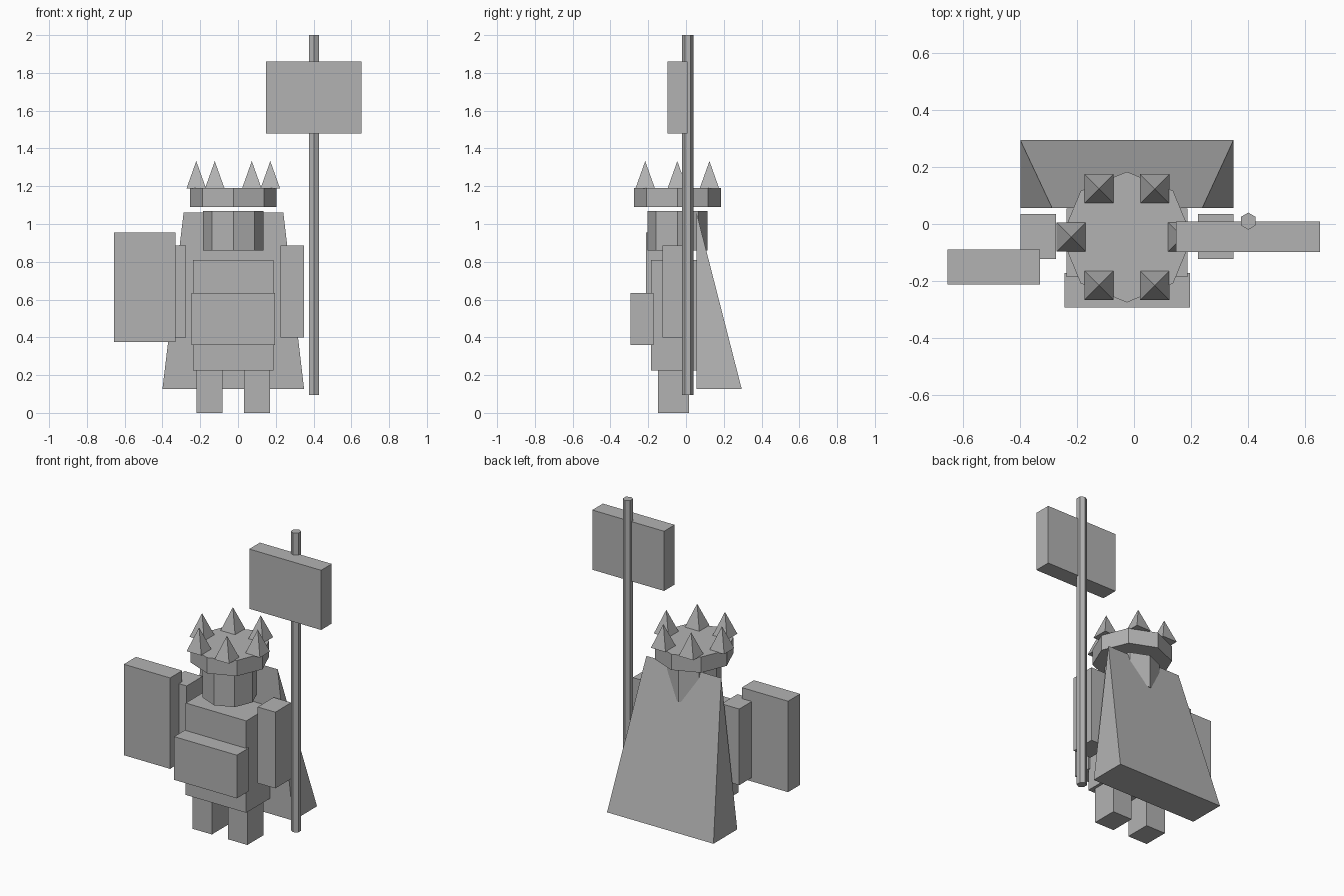
import bpy
import math

if "Cube" in bpy.data.objects:
    bpy.data.objects.remove(bpy.data.objects["Cube"])

grey = bpy.data.materials.new("plain grey")
grey.diffuse_color = (0.45, 0.45, 0.45, 1)
grey.use_nodes = True
grey.node_tree.nodes["Principled BSDF"].inputs["Base Color"].default_value = grey.diffuse_color


def mesh_part(name, verts, faces):
    mesh = bpy.data.meshes.new(name)
    mesh.from_pydata(verts, [], faces)
    mesh.materials.append(grey)
    obj = bpy.data.objects.new(name, mesh)
    bpy.context.collection.objects.link(obj)
    return obj


def box(name, x, y, z):
    bpy.ops.mesh.primitive_cube_add(
        size=1, location=[(a + b) / 2 for a, b in (x, y, z)])
    obj = bpy.context.object
    obj.name = name
    obj.scale = [b - a for a, b in (x, y, z)]
    bpy.ops.object.transform_apply(location=False, rotation=False)
    obj.data.materials.append(grey)
    return obj


def cone(name, sides, r1, r2, x, y, z0, z1, turn=0):
    bpy.ops.mesh.primitive_cone_add(
        vertices=sides, radius1=r1, radius2=r2, depth=z1 - z0,
        location=(x, y, (z0 + z1) / 2), rotation=(0, 0, turn))
    obj = bpy.context.object
    obj.name = name
    obj.data.materials.append(grey)
    return obj


CX, CY = -0.025, -0.046  # body axis

# Body and belly plate
box("torso", (-0.238, 0.188), (-0.186, 0.055), (0.225, 0.81))
box("belly_plate", (-0.245, 0.197), (-0.293, -0.172), (0.36, 0.635))

# Legs and arms
for side, s in (("left", -1), ("right", 1)):
    lx, ax = CX + s * 0.125, CX + s * 0.3125
    box(side + "_leg", (lx - 0.069, lx + 0.069), (-0.147, 0.016), (0, 0.226))
    box(side + "_arm", (ax - 0.0625, ax + 0.0625), (-0.124, 0.036), (0.4, 0.885))

# Head and crown band
cone("head", 8, 0.159, 0.159, CX, CY, 0.86, 1.07)
cone("crown_band", 8, 0.23, 0.23, CX, CY, 1.09, 1.19)

# Six square crown spikes
for i in range(6):
    a = i * math.pi / 3
    cone("crown_spike", 4, 0.073, 0, CX + 0.196 * math.cos(a),
         CY + 0.17 / math.sin(math.pi / 3) * math.sin(a), 1.188, 1.333,
         math.pi / 4)

# Wedge cape, thin at the shoulders and deep at the hem
mesh_part("cape",
          [(-0.4, 0.056, 0.126), (0.35, 0.056, 0.126),
           (0.35, 0.295, 0.126), (-0.4, 0.295, 0.126),
           (-0.288, 0.056, 1.06), (0.24, 0.056, 1.06)],
          [(3, 2, 1, 0), (0, 1, 5, 4), (2, 3, 4, 5), (1, 2, 5), (3, 0, 4)])

# Shield, staff and banner
box("shield", (-0.656, -0.33), (-0.212, -0.09), (0.376, 0.955))
cone("staff", 6, 0.03, 0.03, 0.402, 0.01, 0.095, 2.0)
box("banner", (0.148, 0.654), (-0.098, 0.009), (1.48, 1.86))
